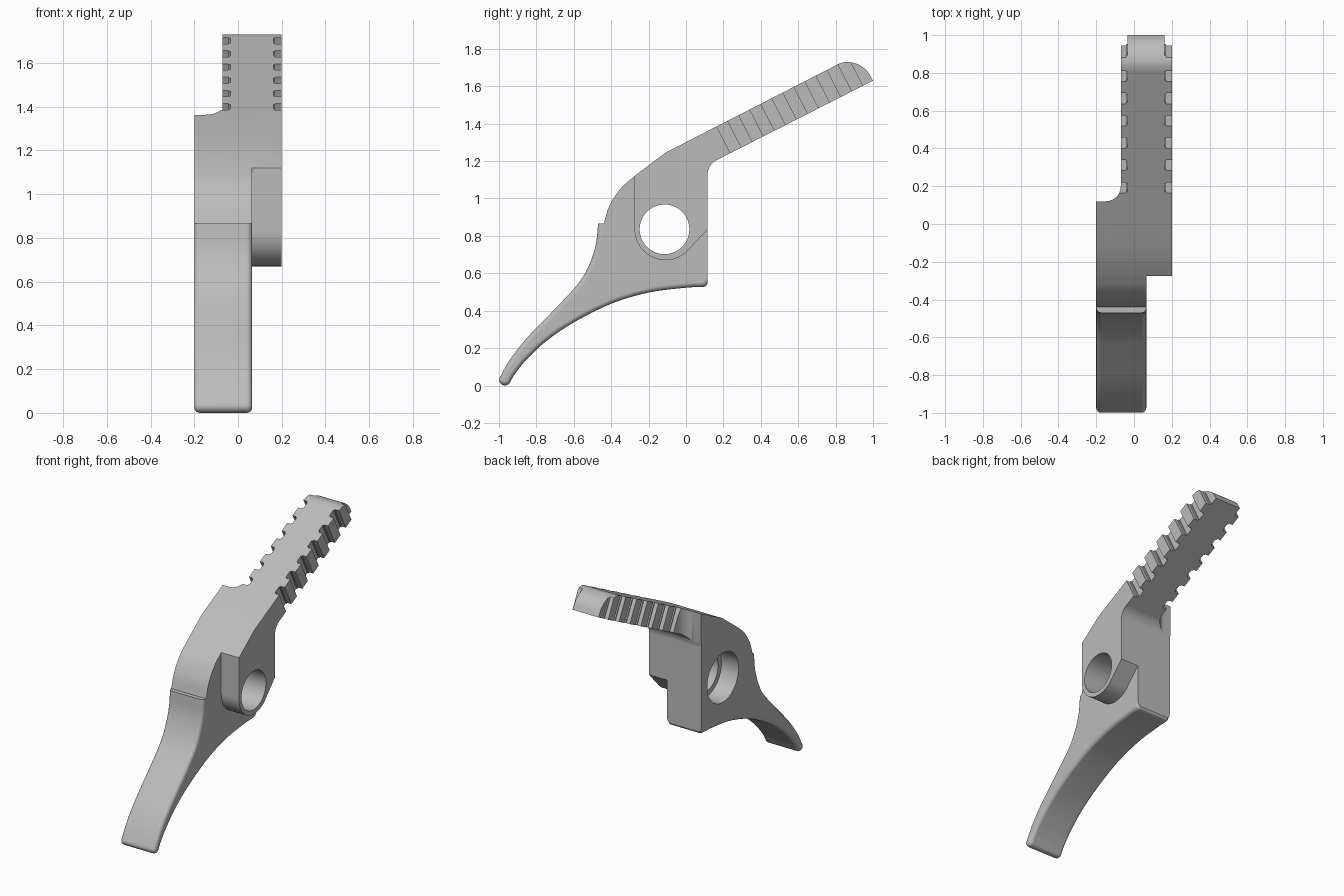
import bpy, bmesh, math
from mathutils import Vector, Matrix

if "Cube" in bpy.data.objects:
    bpy.data.objects.remove(bpy.data.objects["Cube"], do_unlink=True)

metal = bpy.data.materials.new("grey_metal")
metal.use_nodes = True
GREY = (0.5, 0.5, 0.5, 1)
metal.diffuse_color = GREY
metal.node_tree.nodes["Principled BSDF"].inputs["Base Color"].default_value = GREY


def spline(pts, n=5):
    """Smooth curve through the points."""
    p = [Vector(q) for q in pts]
    p = [2 * p[0] - p[1]] + p + [2 * p[-1] - p[-2]]
    out = []
    for a, b, c, d in zip(p, p[1:], p[2:], p[3:]):
        for i in range(n):
            t = i / n
            v = 2 * b + (c - a) * t + (2 * a - 5 * b + 4 * c - d) * t ** 2
            out.append(tuple((v + (3 * b - a - 3 * c + d) * t ** 3) / 2))
    return out + [tuple(pts[-1])]


def arc(cx, cy, r, start, end, n):
    angles = [math.radians(start + (end - start) * i / n) for i in range(n + 1)]
    return [(cx + r * math.cos(a), cy + r * math.sin(a)) for a in angles]


def prism(name, outline, lo, hi, axis="x", bevel_rule=None):
    """Extrude an outline (y, z along x, or x, y along z)."""
    bm = bmesh.new()
    place = (lambda p: (lo, *p)) if axis == "x" else (lambda p: (*p, lo))
    face = bm.faces.new([bm.verts.new(place(p)) for p in outline])
    step = Vector((hi - lo, 0, 0)) if axis == "x" else Vector((0, 0, hi - lo))
    ext = bmesh.ops.extrude_face_region(bm, geom=[face])
    moved = [g for g in ext["geom"] if isinstance(g, bmesh.types.BMVert)]
    bmesh.ops.translate(bm, vec=step, verts=moved)
    bmesh.ops.recalc_face_normals(bm, faces=bm.faces)
    if bevel_rule:
        rim = [e for e in bm.edges if bevel_rule(*e.verts)]
        bmesh.ops.bevel(bm, geom=rim, offset=0.025, segments=4, profile=0.5,
                        affect="EDGES", clamp_overlap=False)
    return to_object(name, bm)


def to_object(name, bm):
    mesh = bpy.data.meshes.new(name)
    bm.to_mesh(mesh)
    bm.free()
    mesh.materials.append(metal)
    obj = bpy.data.objects.new(name, mesh)
    bpy.context.collection.objects.link(obj)
    return obj


def combine(target, tool, operation="DIFFERENCE"):
    mod = target.modifiers.new("combine", "BOOLEAN")
    mod.operation, mod.object, mod.solver = operation, tool, "EXACT"
    bpy.context.view_layer.objects.active = target
    bpy.ops.object.modifier_apply(modifier=mod.name)
    bpy.data.objects.remove(tool, do_unlink=True)


LEFT, MID, RIGHT = -0.2, 0.065, 0.2
BACK = 0.115
SLOPE = 0.512
TILT = math.atan(SLOPE)


def ridge(y):
    return 1.245 + (y + 0.11) * SLOPE


# Lever: finger tail and thick hub, rounded along the tail
front_curve = spline([(-0.275, 1.12), (-0.35, 1.053), (-0.41, 0.96), (-0.44, 0.865)])
tail_front = spline([(-0.47, 0.865), (-0.483, 0.75), (-0.52, 0.64), (-0.58, 0.54),
                     (-0.71, 0.4), (-0.85, 0.255), (-0.94, 0.14), (-0.996, 0.042)])
tail_tip = arc(-0.968, 0.031, 0.031, 180, 325, 8)
tail_under = spline([(-0.92, 0.055), (-0.86, 0.13), (-0.75, 0.235), (-0.6, 0.337),
                     (-0.4, 0.437), (-0.2, 0.497), (0, 0.523), (0.095, 0.528),
                     (BACK, 0.545)])
lever_outline = ([(BACK, ridge(BACK)), (-0.11, 1.245)] + front_curve
                 + tail_front + tail_tip + tail_under)


def tail_rim(a, b):
    same_side = abs(a.co.x - b.co.x) < 1e-4
    on_step = a.co.z > 0.864 and b.co.z > 0.864
    on_back = max(a.co.z, b.co.z) > 0.9
    return same_side and not on_step and not on_back


lever = prism("lever", lever_outline, LEFT, MID, bevel_rule=tail_rim)

# Arm with the side boss, trimmed to the arm width with a filleted shoulder
boss = arc(-0.11, 0.835, 0.165, 180, 315, 20)
under_fillet = arc(0.205, 1.125, 0.09, 180, 117, 8)
arm_tip = spline([(1.0, 1.63), (0.968, 1.682), (0.92, 1.717), (0.865, 1.73),
                  (0.825, 1.723), (0.79, ridge(0.79))])
arm_outline = ([(-0.11, 1.245), (-0.275, 1.12)] + boss + [(BACK, 0.835)]
               + under_fillet + arm_tip)
arm = prism("arm", arm_outline, LEFT, RIGHT)
shoulder = ([(-0.4, 0.12)] + arc(-0.15, 0.2, 0.08, -90, 0, 10)
            + [(-0.07, 1.2), (-0.4, 1.2)])
combine(arm, prism("shoulder_cutter", shoulder, 0, 2, axis="z"))


def arm_slot(x_in, x_out, start, length):
    """Cut a slot square to the arm, starting at the ridge position."""
    bm = bmesh.new()
    bmesh.ops.create_cube(bm, size=1)
    bmesh.ops.scale(bm, vec=(abs(x_out - x_in), length, 0.6), verts=bm.verts)
    bmesh.ops.bevel(bm, geom=bm.edges[:], offset=0.008, segments=2, affect="EDGES")
    bmesh.ops.translate(bm, vec=(0, length / 2, 0), verts=bm.verts)
    bmesh.ops.rotate(bm, matrix=Matrix.Rotation(TILT, 3, "X"), verts=bm.verts)
    bmesh.ops.translate(bm, vec=((x_in + x_out) / 2, start, ridge(start)), verts=bm.verts)
    combine(arm, to_object("slot_cutter", bm))


# Grip teeth down both sides of the arm, and the narrowed end
for x_in, x_out in ((-0.035, -0.095), (0.162, 0.25)):
    for i in range(6):
        arm_slot(x_in, x_out, 0.164 + i * 0.118, 0.064)
    arm_slot(x_in, x_out, 0.164 + 6 * 0.118, 0.4)

combine(lever, arm, "UNION")

# Pivot bore, wider from the flat side
combine(lever, prism("bore_cutter", arc(-0.115, 0.835, 0.133, 0, 352.5, 47), -0.5, 0.5))
combine(lever, prism("counterbore_cutter", arc(-0.115, 0.835, 0.17, 0, 352.5, 47), -0.5, -0.07))

# Smooth curved faces, crisp edges
bpy.ops.object.select_all(action="DESELECT")
lever.select_set(True)
bpy.context.view_layer.objects.active = lever
bpy.ops.object.shade_smooth_by_angle(angle=math.radians(25))
weighted = lever.modifiers.new("weighted_normals", "WEIGHTED_NORMAL")
weighted.keep_sharp = True
